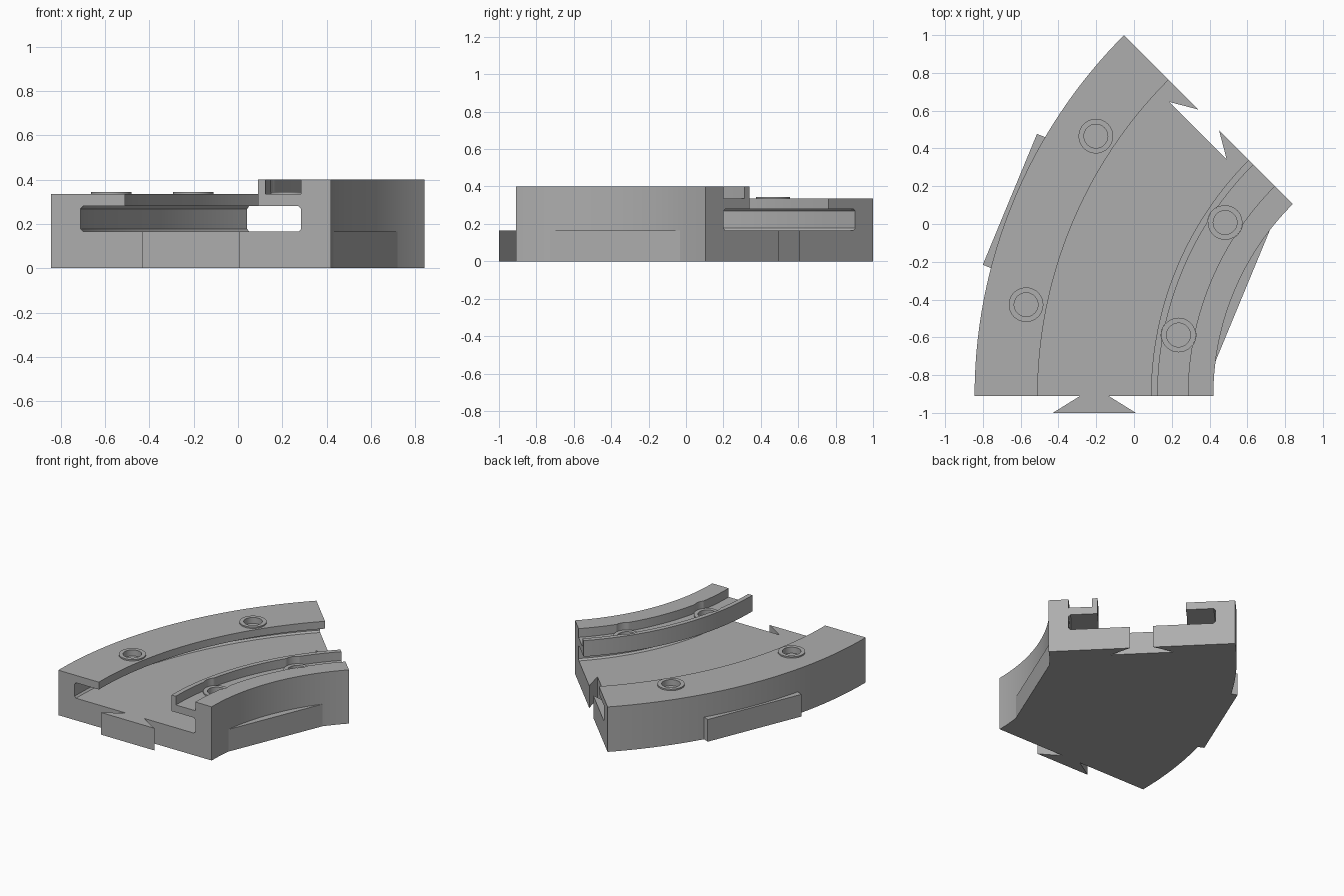
import bpy, bmesh
from math import sin, cos, pi, radians

if "Cube" in bpy.data.objects:
    bpy.data.objects.remove(bpy.data.objects["Cube"])

# Bend centre, sweep and main heights
CX, CY = 1.856, -0.91
SWEEP = radians(45)
R_OUT, R_IN, R_MID = 2.70, 1.436, 2.066
FLOOR, ROOF, DECK, RAIL = 0.165, 0.28, 0.335, 0.40
STEPS = 48

grey = bpy.data.materials.new("plain grey")
grey.use_nodes = True
grey.diffuse_color = (0.42, 0.42, 0.42, 1)
grey.node_tree.nodes["Principled BSDF"].inputs["Base Color"].default_value = (0.42, 0.42, 0.42, 1)


def polar(r, a, t=0):
    """Point at radius r and angle a of the bend, moved t along the tangent."""
    return (CX - r * cos(a) + t * sin(a), CY + r * sin(a) + t * cos(a))


def finish(bm, name):
    bmesh.ops.recalc_face_normals(bm, faces=bm.faces)
    mesh = bpy.data.meshes.new(name)
    bm.to_mesh(mesh)
    bm.free()
    mesh.materials.append(grey)
    ob = bpy.data.objects.new(name, mesh)
    bpy.context.collection.objects.link(ob)
    return ob


def loft(rings, name):
    """Closed solid through a list of matching closed outlines."""
    bm = bmesh.new()
    rows = [[bm.verts.new(p) for p in ring] for ring in rings]
    n = len(rows[0])
    for a, b in zip(rows, rows[1:]):
        for i in range(n):
            j = (i + 1) % n
            bm.faces.new((a[i], a[j], b[j], b[i]))
    bm.faces.new(rows[0])
    bm.faces.new(rows[-1])
    return finish(bm, name)


def prism(name, outline, z0, z1):
    return loft([[(x, y, z) for x, y in outline] for z in (z0, z1)], name)


def circle(r, a, size, sides=40):
    x, y = polar(r, a)
    return [(x + size * cos(2 * pi * i / sides), y + size * sin(2 * pi * i / sides))
            for i in range(sides)]


def shade(ob):
    bpy.ops.object.select_all(action="DESELECT")
    ob.select_set(True)
    bpy.context.view_layer.objects.active = ob
    bpy.ops.object.shade_smooth_by_angle(angle=radians(30))


def combine(ob, other, operation):
    """Cut or fuse the other solid into ob, then discard it."""
    other.hide_render = True
    mod = ob.modifiers.new(operation.lower(), "BOOLEAN")
    mod.operation, mod.object, mod.solver = operation, other, "EXACT"
    bpy.context.view_layer.objects.active = ob
    bpy.ops.object.modifier_apply(modifier=mod.name)
    bpy.data.objects.remove(other)


# Track body: cross-section of (radius, height) swept round the bend
C = 0.012
profile = [
    (R_OUT, 0), (R_OUT, DECK), (2.366, DECK), (2.366, ROOF),
    (2.566 - C, ROOF), (2.566, ROOF - C), (2.566, FLOOR + C), (2.566 - C, FLOOR),
    (1.571 + C, FLOOR), (1.571, FLOOR + C), (1.571, ROOF - C), (1.571 + C, ROOF),
    (1.766, ROOF), (1.766, RAIL), (1.731, RAIL), (1.731, DECK),
    (1.571, DECK), (1.571, RAIL), (R_IN, RAIL), (R_IN, 0),
]
body = loft([[(*polar(r, SWEEP * i / STEPS), z) for r, z in profile]
             for i in range(STEPS + 1)], "track_body")

# Dovetail socket in the far end
socket = [polar(R_MID + d, SWEEP, t) for d, t in
          ((-0.044, 0.02), (0.044, 0.02), (0.215, -0.08), (-0.215, -0.08))]
combine(body, prism("socket_cutter", socket, -0.1, 0.2), "DIFFERENCE")

# Screw seats: pocket into the rails, raised collar, blind hole
seats = [(r, radians(a)) for r in (2.475, 1.652) for a in (11.25, 33.75)]
for r, a in seats:
    combine(body, prism("pocket_cutter", circle(r, a, 0.092), DECK + 0.0005, 0.6), "DIFFERENCE")
    combine(body, prism("collar", circle(r, a, 0.0915), DECK - 0.02, DECK + 0.01), "UNION")
    combine(body, prism("hole_cutter", circle(r, a, 0.063), DECK - 0.035, 0.6), "DIFFERENCE")
shade(body)

# Dovetail tongue on the near end
tongue = [polar(R_MID + d, 0, t) for d, t in
          ((-0.075, 0), (0.075, 0), (0.22, -0.09), (-0.22, -0.09))]
prism("dovetail_tongue", tongue, 0, FLOOR)

# Flat pads on both curved sides
MID = SWEEP / 2
for name, r0, r1 in (("outer_side_pad", 2.62, 2.72), ("inner_side_pad", 1.386, 1.45)):
    pad = [polar(r, MID, t) for r, t in
           ((r0, -0.375), (r1, -0.375), (r1, 0.375), (r0, 0.375))]
    prism(name, pad, 0, FLOOR)
